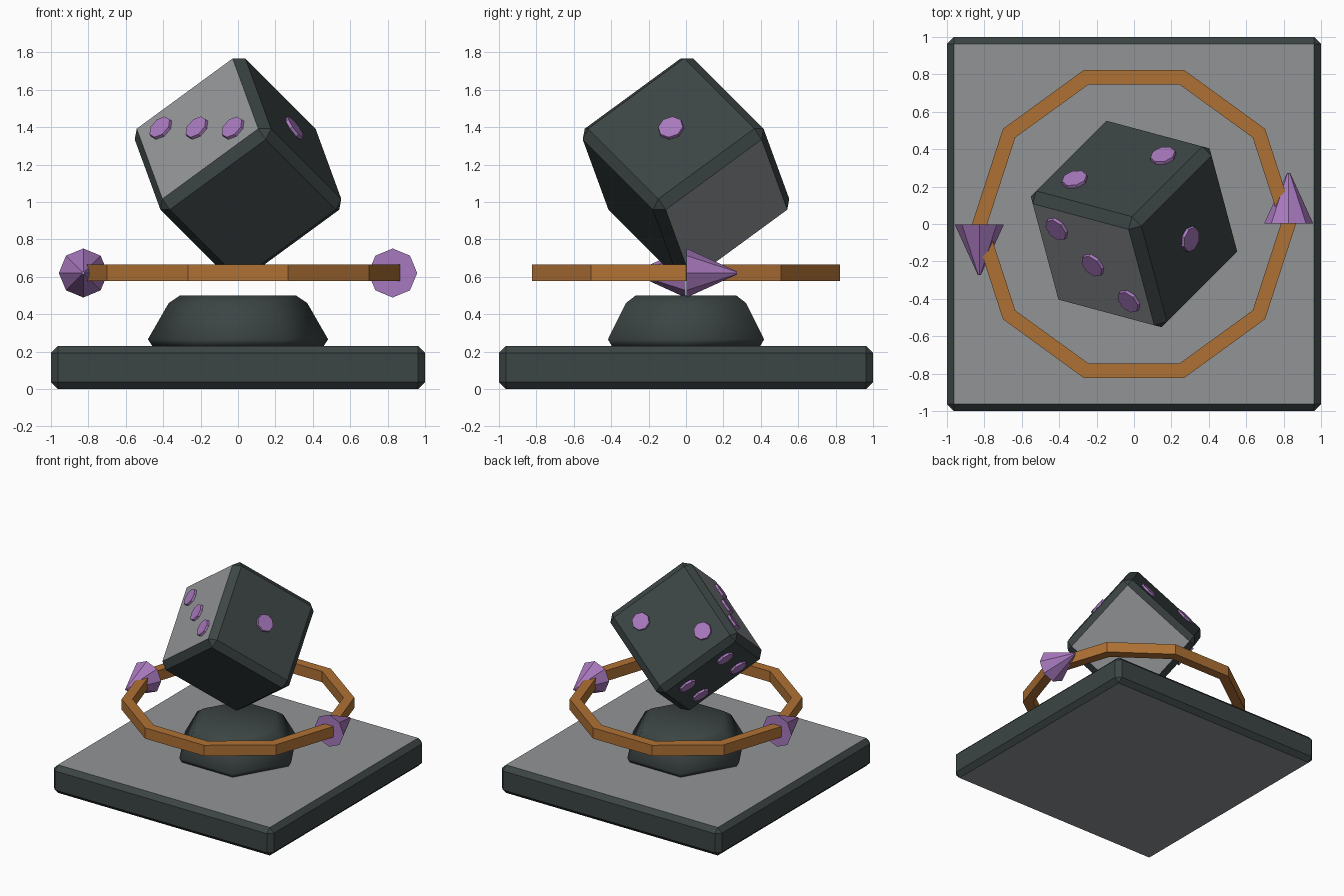
import bpy, bmesh, math
from mathutils import Matrix, Vector

if "Cube" in bpy.data.objects:
    bpy.data.objects.remove(bpy.data.objects["Cube"])


def material(name, rgb):
    m = bpy.data.materials.new(name)
    m.diffuse_color = (*rgb, 1)
    m.use_nodes = True
    m.node_tree.nodes["Principled BSDF"].inputs["Base Color"].default_value = m.diffuse_color
    return m


DARK = material("dark_slate", (0.045, 0.058, 0.058))
GREY = material("light_grey", (0.285, 0.295, 0.305))
PURPLE = material("purple", (0.39, 0.19, 0.51))
ORANGE = material("orange_brown", (0.43, 0.165, 0.035))


def add_object(name, bm, mats, matrix=Matrix()):
    bmesh.ops.recalc_face_normals(bm, faces=bm.faces[:])
    mesh = bpy.data.meshes.new(name)
    bm.to_mesh(mesh)
    bm.free()
    for m in mats:
        mesh.materials.append(m)
    ob = bpy.data.objects.new(name, mesh)
    ob.matrix_world = matrix
    bpy.context.collection.objects.link(ob)
    return ob


def bevelled_box(name, size, width, matrix):
    """Dark chamfered box whose two local z faces are grey."""
    bm = bmesh.new()
    bmesh.ops.create_cube(bm, size=1, matrix=Matrix.Diagonal((*size, 1)))
    bmesh.ops.bevel(bm, geom=bm.edges[:], offset=width, segments=1,
                    profile=0.5, affect='EDGES')
    bm.normal_update()
    for f in bm.faces:
        f.material_index = 1 if abs(f.normal.z) > 0.99 else 0
    return add_object(name, bm, [DARK, GREY], matrix)


def lathe(name, profile, sides, mat, closed):
    """Turn an (r, z) profile around z; open profiles get end caps."""
    bm = bmesh.new()
    rings = []
    for r, z in profile:
        rings.append([bm.verts.new((r * math.cos(2 * math.pi * i / sides),
                                    r * math.sin(2 * math.pi * i / sides), z))
                      for i in range(sides)])
    pairs = list(zip(rings, rings[1:]))
    if closed:
        pairs.append((rings[-1], rings[0]))
    else:
        bm.faces.new(rings[0])
        bm.faces.new(rings[-1])
    for a, b in pairs:
        for i in range(sides):
            j = (i + 1) % sides
            bm.faces.new((a[i], a[j], b[j], b[i]))
    return add_object(name, bm, [mat])


# Square base slab
bevelled_box("base_slab", (2, 2, 0.23), 0.037, Matrix.Translation((0, 0, 0.115)))

# Soft six-sided pedestal
pedestal = lathe("pedestal", [(0.455, 0.225), (0.482, 0.265), (0.37, 0.46), (0.31, 0.5)],
                 6, DARK, False)
for p in pedestal.data.polygons:
    p.use_smooth = True

# Ten-sided ring
lathe("ring", [(0.785, 0.578), (0.866, 0.578), (0.866, 0.666), (0.785, 0.666)],
      10, ORANGE, True)

# Arrow heads on both sides of the ring
for side, label in ((1, "right"), (-1, "left")):
    bm = bmesh.new()
    bmesh.ops.create_cone(bm, cap_ends=True, segments=8, radius1=0.131,
                          radius2=0.008, depth=0.27)
    place = (Matrix.Translation((0.827 * side, 0.138 * side, 0.62))
             @ Matrix.Rotation(-side * math.pi / 2, 4, 'X'))
    add_object("arrow_head_" + label, bm, [PURPLE], place)

# Die balanced on one corner: its three upper faces are spread evenly around z
axes = []
for azimuth in (345, 105, 225):
    a = math.radians(azimuth)
    h = math.sqrt(2 / 3)
    axes.append(Vector((h * math.cos(a), h * math.sin(a), 1 / math.sqrt(3))))
pose = Matrix.Translation((0, 0, 1.175)) @ Matrix(axes).transposed().to_4x4()
HALF = 0.375
bevelled_box("die", (2 * HALF,) * 3, 0.05, pose)

# Pips, placed in the die's own axes: (axis, direction, offsets on that face)
T, S = 0.193, 0.173
faces = [
    (0, 1, [(0, 0)]),
    (1, 1, [(-S, S), (S, -S)]),
    (2, 1, [(-T, T), (0, 0), (T, -T)]),
    (0, -1, [(u, v) for u in (-S, S) for v in (-S, S)]),
]
bm = bmesh.new()
for axis, sign, spots in faces:
    normal = Vector((0, 0, 0))
    normal[axis] = sign
    turn = normal.to_track_quat('Z', 'Y').to_matrix().to_4x4()
    for u, v in spots:
        pos = normal * HALF
        pos[(axis + 1) % 3] = u
        pos[(axis + 2) % 3] = v
        bmesh.ops.create_cone(bm, cap_ends=True, segments=8, radius1=0.073,
                              radius2=0.068, depth=0.034,
                              matrix=Matrix.Translation(pos) @ turn)
add_object("pips", bm, [PURPLE], pose)
